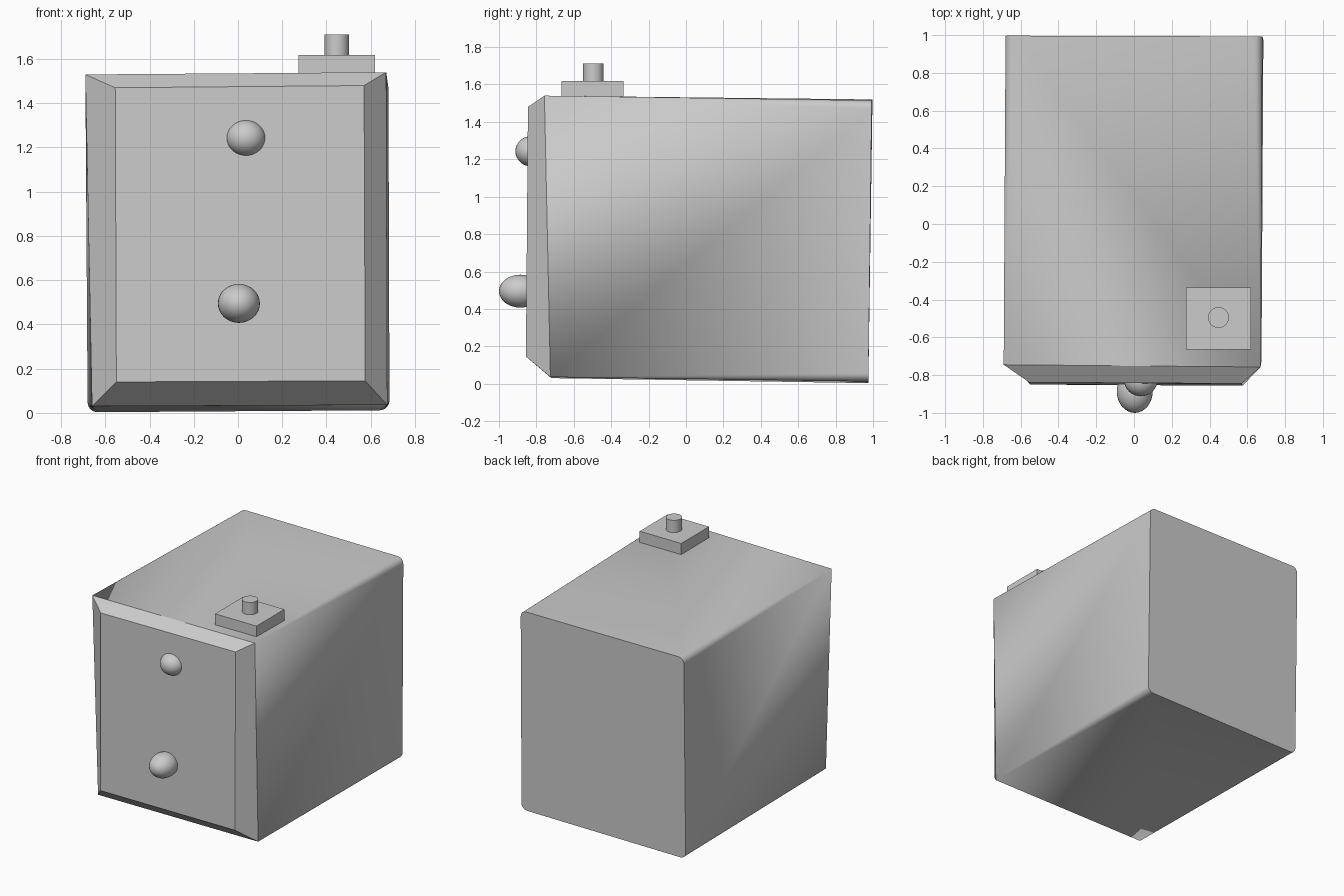
import bpy, bmesh, math
from mathutils import Vector

if "Cube" in bpy.data.objects:
    bpy.data.objects.remove(bpy.data.objects["Cube"])


def smooth(obj, angle=30):
    bpy.ops.object.select_all(action='DESELECT')
    obj.select_set(True)
    bpy.context.view_layer.objects.active = obj
    bpy.ops.object.shade_smooth_by_angle(angle=math.radians(angle))


# Body: bevelled front, sharp front corners fanning out to a rounded back outline
FACE = [(-.55, -.85, .14), (.575, -.856, .145), (.57, -.845, 1.48), (-.555, -.838, 1.47)]
RIM = [(-.66, -.72, .03), (.675, -.725, .036), (.67, -.757, 1.54), (-.69, -.745, 1.53)]
BACK = [(-.68, .975, .003), (.685, .975, .012), (.68, .993, 1.515), (-.68, .997, 1.52)]
RADIUS, STEPS = .045, 6

bm = bmesh.new()
face = [bm.verts.new(p) for p in FACE]
rim = [bm.verts.new(p) for p in RIM]
arcs = []
for i in range(4):
    p = Vector(BACK[i])
    into = (Vector(BACK[i - 1]) - p).normalized() * RADIUS
    out = (Vector(BACK[(i + 1) % 4]) - p).normalized() * RADIUS
    arc = []
    for k in range(STEPS + 1):
        a = k / STEPS * math.pi / 2
        arc.append(bm.verts.new(p + into * (1 - math.sin(a)) + out * (1 - math.cos(a))))
    arcs.append(arc)
bm.faces.new(face)
bm.faces.new([v for arc in arcs for v in arc])
for i in range(4):
    j = (i + 1) % 4
    bm.faces.new((face[i], rim[i], rim[j], face[j]))
    bm.faces.new((rim[i], arcs[i][-1], arcs[j][0], rim[j]))
    for a, b in zip(arcs[i], arcs[i][1:]):
        bm.faces.new((rim[i], a, b))
bmesh.ops.recalc_face_normals(bm, faces=bm.faces)
mesh = bpy.data.meshes.new("body")
bm.to_mesh(mesh)
bm.free()
body = bpy.data.objects.new("body", mesh)
bpy.context.collection.objects.link(body)
smooth(body)

# Front knobs
for name, loc, size in (("lower_knob", (.004, -.886, .495), (.095, .114, .088)),
                        ("upper_knob", (.036, -.828, 1.243), (.088, .084, .081))):
    bpy.ops.mesh.primitive_uv_sphere_add(segments=32, ring_count=16, location=loc)
    knob = bpy.context.object
    knob.name = name
    knob.scale = size
    smooth(knob, 60)

# Top plate with its button
bpy.ops.mesh.primitive_cube_add(size=1, location=(.447, -.5, 1.577))
plate = bpy.context.object
plate.name = "top_plate"
plate.scale = (.345, .33, .084)

bpy.ops.mesh.primitive_cylinder_add(vertices=32, radius=.055, depth=.1, location=(.447, -.495, 1.661))
button = bpy.context.object
button.name = "top_button"
smooth(button)
